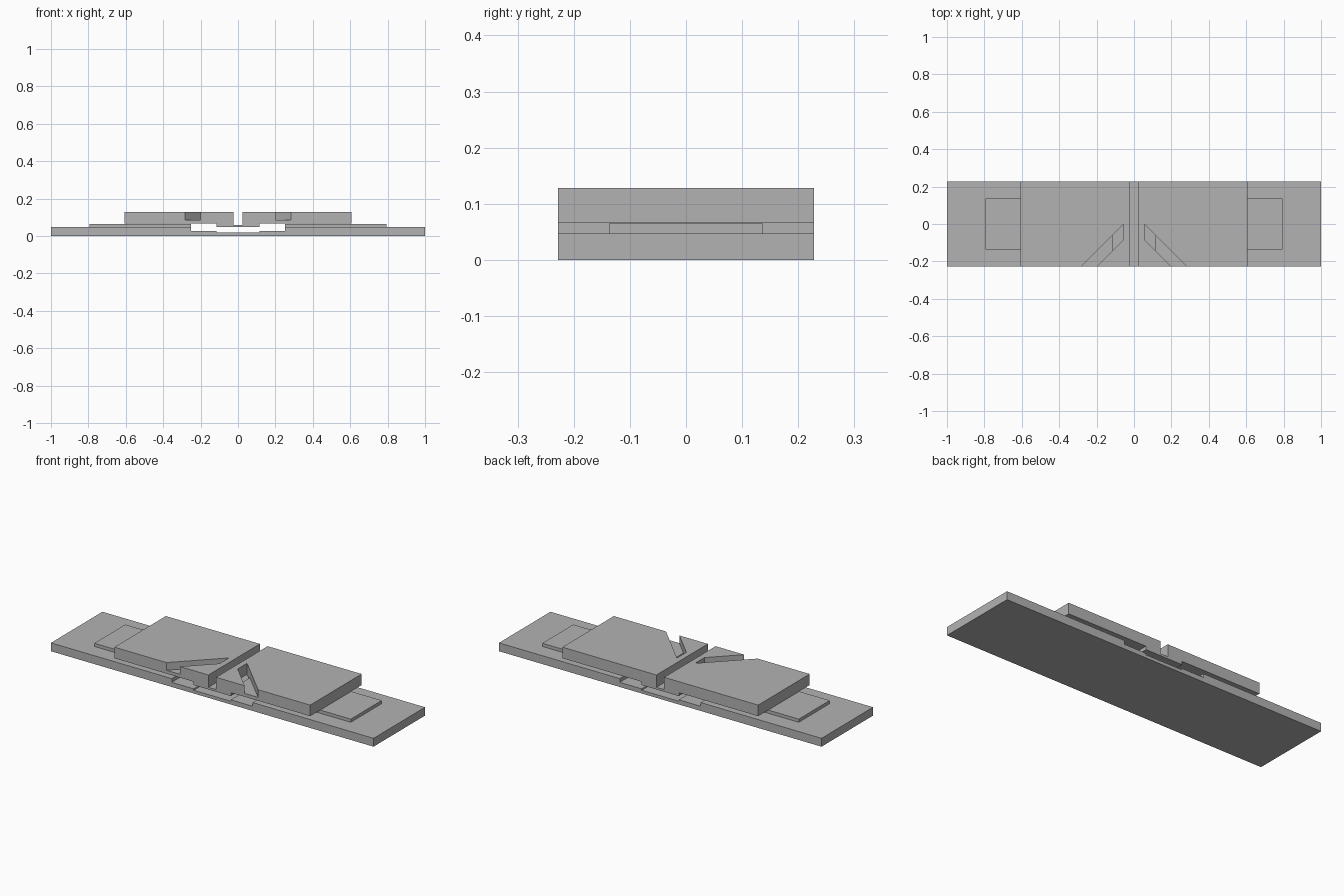
import bpy
import bmesh
from mathutils import Vector

cube = bpy.data.objects.get("Cube")
if cube:
    bpy.data.objects.remove(cube, do_unlink=True)

DEPTH = 0.228     # half depth of the slabs
BASE_TOP = 0.047
UPPER_BOTTOM = 0.066
TOP = 0.128
STEP = 0.115      # half width of the central step

grey = bpy.data.materials.new("plain grey")
grey.use_nodes = True
grey.diffuse_color = (0.45, 0.45, 0.45, 1)
grey.node_tree.nodes["Principled BSDF"].inputs["Base Color"].default_value = (0.45, 0.45, 0.45, 1)


def prism(name, corners, sweep):
    """Solid made by sweeping a flat outline of 3D corners."""
    bm = bmesh.new()
    face = bm.faces.new([bm.verts.new(c) for c in corners])
    swept = bmesh.ops.extrude_face_region(bm, geom=[face])["geom"]
    moved = [v for v in swept if isinstance(v, bmesh.types.BMVert)]
    bmesh.ops.translate(bm, verts=moved, vec=Vector(sweep))
    bmesh.ops.recalc_face_normals(bm, faces=bm.faces)
    mesh = bpy.data.meshes.new(name)
    bm.to_mesh(mesh)
    bm.free()
    mesh.materials.append(grey)
    obj = bpy.data.objects.new(name, mesh)
    bpy.context.collection.objects.link(obj)
    return obj


def slab(name, half_profile):
    """Mirror a half profile in x and sweep it from front to back."""
    outline = half_profile + [(-x, z) for x, z in reversed(half_profile)]
    return prism(name, [(x, -DEPTH, z) for x, z in outline], (0, 2 * DEPTH, 0))


def cut(target, outline, floor):
    """Cut a vertical pocket with the given plan outline."""
    cutter = prism("groove_cutter", [(x, y, floor) for x, y in outline], (0, 0, 0.2))
    cutter.hide_render = True
    mod = target.modifiers.new("groove", "BOOLEAN")
    mod.operation = "DIFFERENCE"
    mod.solver = "EXACT"
    mod.object = cutter
    bpy.context.view_layer.objects.active = target
    bpy.ops.object.modifier_apply(modifier=mod.name)
    bpy.data.objects.remove(cutter, do_unlink=True)


# Base slab with a stepped channel across its middle
slab("base_slab", [(STEP, 0.018), (STEP, 0.026), (0.251, 0.026),
                   (0.251, BASE_TOP), (1, BASE_TOP), (1, 0)])

# Upper slab: two halves joined by a thin bridge under the slot
upper = slab("upper_slab", [(0.024, 0.059), (0.024, TOP), (0.607, TOP),
                            (0.607, UPPER_BOTTOM), (STEP, UPPER_BOTTOM),
                            (STEP, BASE_TOP)])

for side, word in ((1, "left"), (-1, "right")):
    # Spacer plate between the slabs
    prism(word + "_spacer_plate",
          [(side * x, y, BASE_TOP) for x, y in
           ((0.251, -0.137), (0.795, -0.137), (0.795, 0.137), (0.251, 0.137))],
          (0, 0, 0.018))

    # Diagonal groove open to the front, deeper near the middle
    def groove(end):
        return [(side * x, y) for x, y in
                ((0.056, 0), (0.056, -0.083), (end, -0.027 - end), (end + 0, 0.056 - end))]

    cut(upper, groove(0.4), 0.085)
    cut(upper, groove(STEP), UPPER_BOTTOM)
